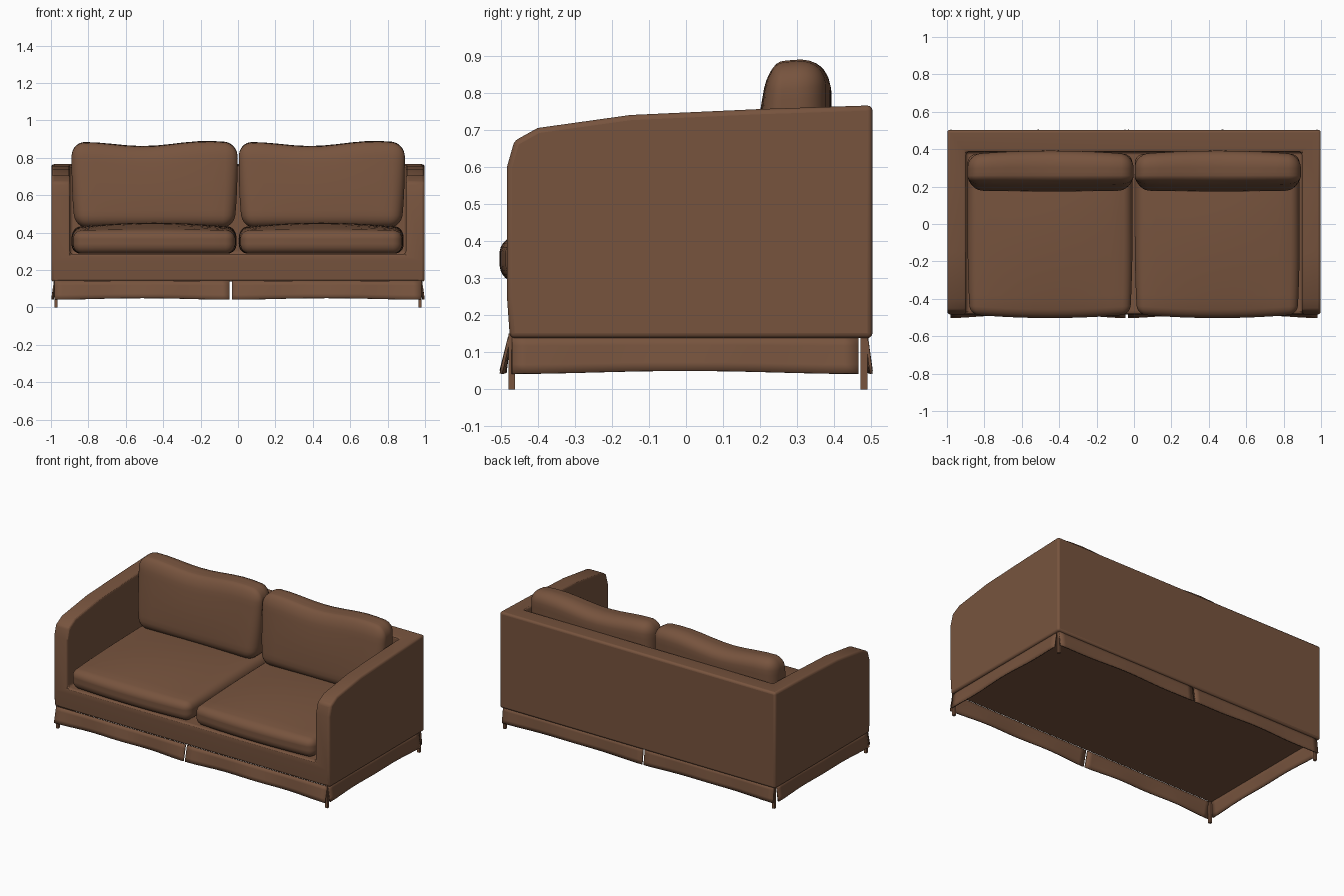
import bpy, bmesh, math
from mathutils import Vector

if "Cube" in bpy.data.objects:
    bpy.data.objects.remove(bpy.data.objects["Cube"])

leather = bpy.data.materials.new("brown upholstery")
leather.diffuse_color = (0.185, 0.088, 0.048, 1)
leather.use_nodes = True
leather.node_tree.nodes["Principled BSDF"].inputs["Base Color"].default_value = leather.diffuse_color


def add(name, bm, smooth=40):
    bmesh.ops.recalc_face_normals(bm, faces=bm.faces)
    me = bpy.data.meshes.new(name)
    bm.to_mesh(me)
    bm.free()
    me.materials.append(leather)
    ob = bpy.data.objects.new(name, me)
    bpy.context.collection.objects.link(ob)
    bpy.ops.object.select_all(action='DESELECT')
    ob.select_set(True)
    bpy.context.view_layer.objects.active = ob
    if smooth:
        bpy.ops.object.shade_smooth_by_angle(angle=math.radians(smooth))
    return ob


def box(name, lo, hi, smooth=0):
    bm = bmesh.new()
    bmesh.ops.create_cube(bm, size=1)
    for v in bm.verts:
        v.co = [(a + b) / 2 + c * (b - a) for a, b, c in zip(lo, hi, v.co)]
    return add(name, bm, smooth)


def cushion(name, lo, hi, r, deform):
    """Rounded box, then reshaped by deform(u, v, w, point)."""
    bm = bmesh.new()
    bmesh.ops.create_cube(bm, size=2)
    bmesh.ops.subdivide_edges(bm, edges=bm.edges[:], cuts=15, use_grid_fill=True)
    lo, hi = Vector(lo), Vector(hi)
    mid, half = (lo + hi) / 2, (hi - lo) / 2
    for vert in bm.verts:
        # crowd the grid lines into the rounded rim
        p = Vector()
        for i in range(3):
            c = vert.co[i]
            s, rim = abs(c), half[i] - r
            d = rim * s / 0.6 if s < 0.6 else rim + r * (s - 0.6) / 0.4
            p[i] = math.copysign(d, c)
        core = Vector([max(-(h - r), min(h - r, c)) for c, h in zip(p, half)])
        off = p - core
        if off.length > 1e-6:
            off = off.normalized() * max(abs(c) for c in off)
        p = core + off
        u, v, w = (p[i] / half[i] for i in range(3))
        vert.co = deform(u, v, w, p + mid)
    return add(name, bm, 60)


# frame: side profile across the full width, hollowed out between the arms
profile = [(-.475, .138), (-.483, .25), (-.483, .6), (-.463, .67), (-.40, .705),
           (-.15, .74), (.2, .756), (.503, .766), (.503, .138)]
bm = bmesh.new()
face = bm.faces.new([bm.verts.new((-.998, y, z)) for y, z in profile])
ext = bmesh.ops.extrude_face_region(bm, geom=[face])
bmesh.ops.translate(bm, vec=(1.996, 0, 0),
                    verts=[g for g in ext['geom'] if isinstance(g, bmesh.types.BMVert)])
frame = add("sofa_frame", bm)
cutter = box("frame_cutter", (-.897, -1, .285), (.897, .385, 1.5))
cutter.hide_render = True
cutter.hide_viewport = True
cut = frame.modifiers.new("hollow", 'BOOLEAN')
cut.object = cutter
cut.solver = 'EXACT'
bev = frame.modifiers.new("soft edges", 'BEVEL')
bev.width = .014
bev.segments = 3
bev.limit_method = 'ANGLE'
bev.angle_limit = math.radians(40)


# seat cushions: domed top, front corners drawn in
def seat_shape(u, v, w, p):
    dome = (1 - u * u) * (1 - v * v)
    if w > 0:
        p.z += w * (.03 * dome + .012 * v)
    if v < 0:
        p.y += .02 * u * u * -v
        p.x -= .012 * u * v * v
    return p


# back cushions: leaning front, puffed faces, wavy top
def back_shape(u, v, w, p):
    t = (w + 1) / 2
    puff = (1 - u * u) * (1 - w * w)
    if v < 0:
        p.y += -v * (.05 * t - .012 * puff)
    else:
        p.y += v * .02 * (1 - u * u)
    p.z += t * (.012 * math.cos(math.pi * 1.35 * (u - .62)) + .004 * u + .008 * v)
    p.x -= .02 * u * (1 - t) ** 3
    return p


for side, x0 in (("left", -.89), ("right", .004)):
    cushion(side + "_seat_cushion", (x0, -.503, .287), (x0 + .882, .375, .422), .05, seat_shape)
    cushion(side + "_back_cushion", (x0, .172, .425), (x0 + .888, .372, .873), .07, back_shape)


# skirt: thin flared panels with wavy hems
def skirt(name, a, b, out, flare, phase):
    bm = bmesh.new()
    a, b, out = Vector((*a, 0)), Vector((*b, 0)), Vector((*out, 0))
    n, rows = 24, 4
    grid = []
    for j in range(rows + 1):
        t = j / rows
        row = []
        for i in range(n + 1):
            s = i / n
            hem = .046 + .004 * math.cos(2 * math.pi * s + phase)
            p = a.lerp(b, s) + out * (t * flare * (.75 + .25 * math.cos(4 * math.pi * s)))
            p.z = .142 + (hem - .142) * t
            row.append(bm.verts.new(p))
        grid.append(row)
    for j in range(rows):
        for i in range(n):
            bm.faces.new((grid[j][i], grid[j][i + 1], grid[j + 1][i + 1], grid[j + 1][i]))
    ob = add(name, bm)
    sol = ob.modifiers.new("cloth", 'SOLIDIFY')
    sol.thickness = .008
    sol.offset = 0


for label, y, d, f in (("front", -.476, -1, .023), ("back", .487, 1, .013)):
    skirt(label + "_left_skirt", (-.98, y), (-.045, y), (0, d), f, math.pi)
    skirt(label + "_right_skirt", (-.033, y), (.98, y), (0, d), f, math.pi)
for label, d in (("left", -1), ("right", 1)):
    skirt(label + "_side_skirt", (d * .98, -.47), (d * .98, .465), (d, 0), .014, math.pi)

# legs
for sx in (-1, 1):
    for y in (-.47, .48):
        x = sx * .974
        box("leg", (x - .008, y - .009, 0), (x + .008, y + .009, .15))
